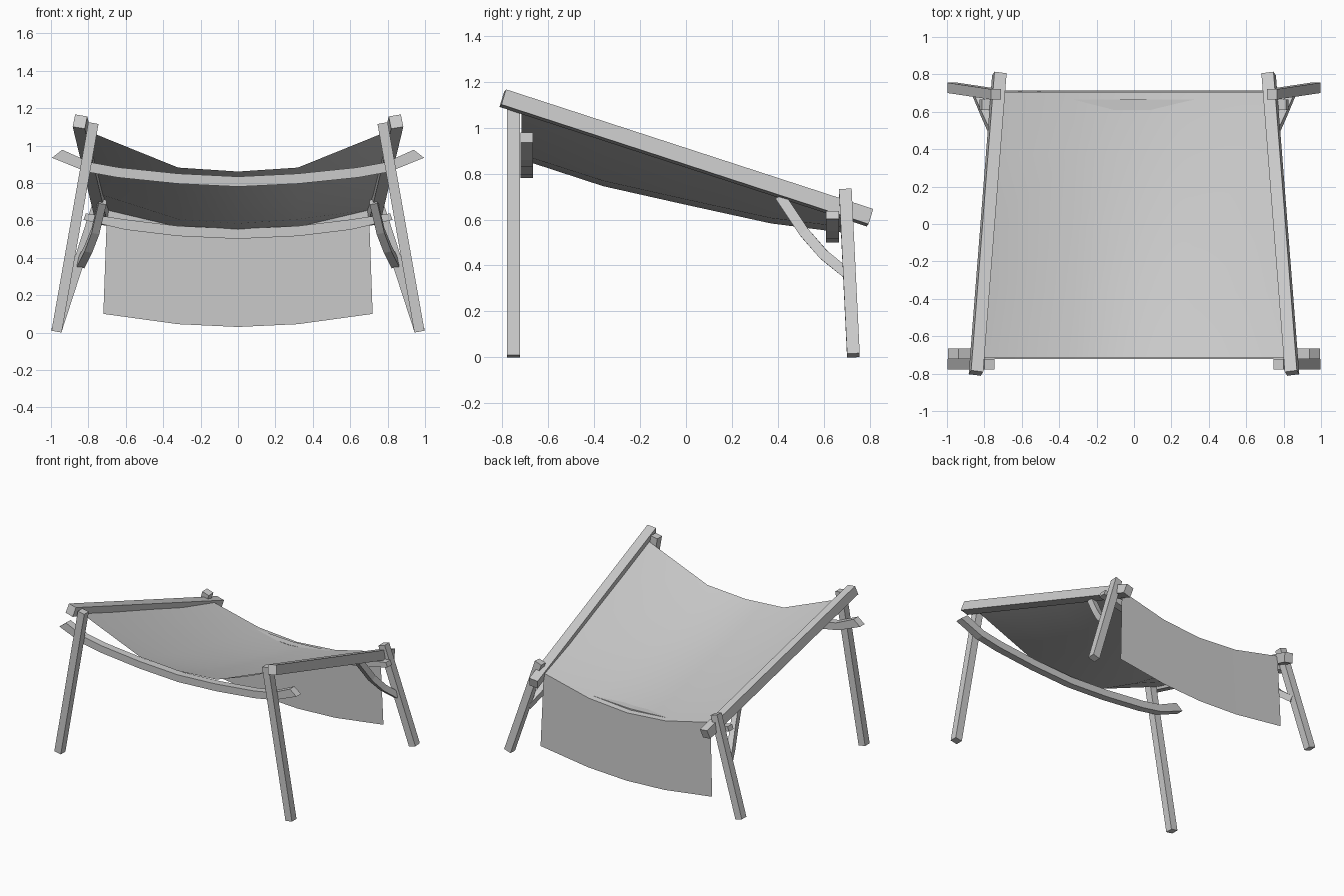
import bpy, bmesh
from mathutils import Vector

if "Cube" in bpy.data.objects:
    bpy.data.objects.remove(bpy.data.objects["Cube"])


def make_object(name, bm):
    mesh = bpy.data.meshes.new(name)
    bm.to_mesh(mesh)
    bm.free()
    obj = bpy.data.objects.new(name, mesh)
    bpy.context.collection.objects.link(obj)
    return obj


def beam(name, path, side, w, h, end_ups=None):
    """Sweep a w x h rectangle along a path; end_ups gives slanted end cuts."""
    pts = [Vector(p) for p in path]
    last = len(pts) - 1
    bm = bmesh.new()
    rings = []
    for i, p in enumerate(pts):
        t = (pts[min(i + 1, last)] - pts[max(i - 1, 0)]).normalized()
        s = Vector(side)
        s = (s - t * s.dot(t)).normalized()
        up = t.cross(s) * h / 2
        if end_ups and i in (0, last):
            up = Vector(end_ups[0 if i == 0 else 1]) / 2
            if up.dot(t.cross(s)) < 0:
                up = -up
        s = s * w / 2
        rings.append([bm.verts.new(p + a * s + b * up)
                      for a, b in ((-1, -1), (1, -1), (1, 1), (-1, 1))])
    for r, q in zip(rings, rings[1:]):
        for k in range(4):
            bm.faces.new((r[k], r[(k + 1) % 4], q[(k + 1) % 4], q[k]))
    bm.faces.new(rings[0])
    bm.faces.new(rings[-1])
    bmesh.ops.recalc_face_normals(bm, faces=bm.faces)
    return make_object(name, bm)


def sheet(name, rows):
    """Cloth grid; each row is (y, [(x, z) from centre outwards]), mirrored in x."""
    bm = bmesh.new()
    grid = []
    for y, half in rows:
        full = [(-x, z) for x, z in half[:0:-1]] + list(half)
        grid.append([bm.verts.new((x, y, z)) for x, z in full])
    for r, q in zip(grid, grid[1:]):
        for k in range(len(r) - 1):
            bm.faces.new((r[k], r[k + 1], q[k + 1], q[k]))
    for f in bm.faces:
        f.smooth = True
    return make_object(name, bm)


def mirrored(half):
    """Complete a path given from the centre outwards."""
    return [(-x, y, z) for x, y, z in half[:0:-1]] + list(half)


for s, label in ((1, "right"), (-1, "left")):
    # splayed legs
    beam(f"front_leg_{label}", [(s * .97, -.75, .005), (s * .773, -.75, 1.12)],
         (0, 1, 0), .055, .055)
    beam(f"back_leg_{label}", [(s * .971, .728, .009), (s * .738, .693, .725)],
         (0, 1, 0), .055, .056)
    # sloping side rails
    beam(f"side_rail_{label}", [(s * .845, -.797, 1.128), (s * .72, .80, .608)],
         (1, 0, s * .2), .066, .07)
    # curved braces between rail and back leg
    beam(f"brace_{label}",
         [(s * .725, .41, .70), (s * .762, .515, .543),
          (s * .80, .60, .446), (s * .842, .70, .365)],
         (1, 0, 0), .042, .045)

# sagging cross beams
beam("front_cross_beam",
     mirrored([(0, -.693, .807), (.32, -.693, .823), (.64, -.693, .856),
               (.80, -.693, .885), (.967, -.693, .956)]),
     (0, 1, 0), .055, .054, ((.055, 0, .043), (-.055, 0, .043)))
beam("back_cross_beam",
     mirrored([(0, .637, .528), (.32, .637, .543), (.60, .637, .577),
               (.82, .637, .62)]),
     (0, 1, 0), .055, .054, ((.012, 0, .034), (-.012, 0, .034)))

# cloth canopy slung between the rails
rear = [(0, .54), (.32, .565), (.70, .655)]
sheet("canopy_cloth", [
    (-.715, [(0, .861), (.32, .882), (.81, 1.08)]),
    (-.36, [(0, .745), (.32, .768), (.785, .965)]),
    (.0, [(0, .664), (.32, .687), (.757, .855)]),
    (.37, [(0, .583), (.32, .606), (.73, .737)]),
    (.705, rear)])

# cloth flap hanging at the back
sheet("back_flap", [
    (.705, rear),
    (.715, [(0, .03), (.32, .045), (.72, .10)])])
